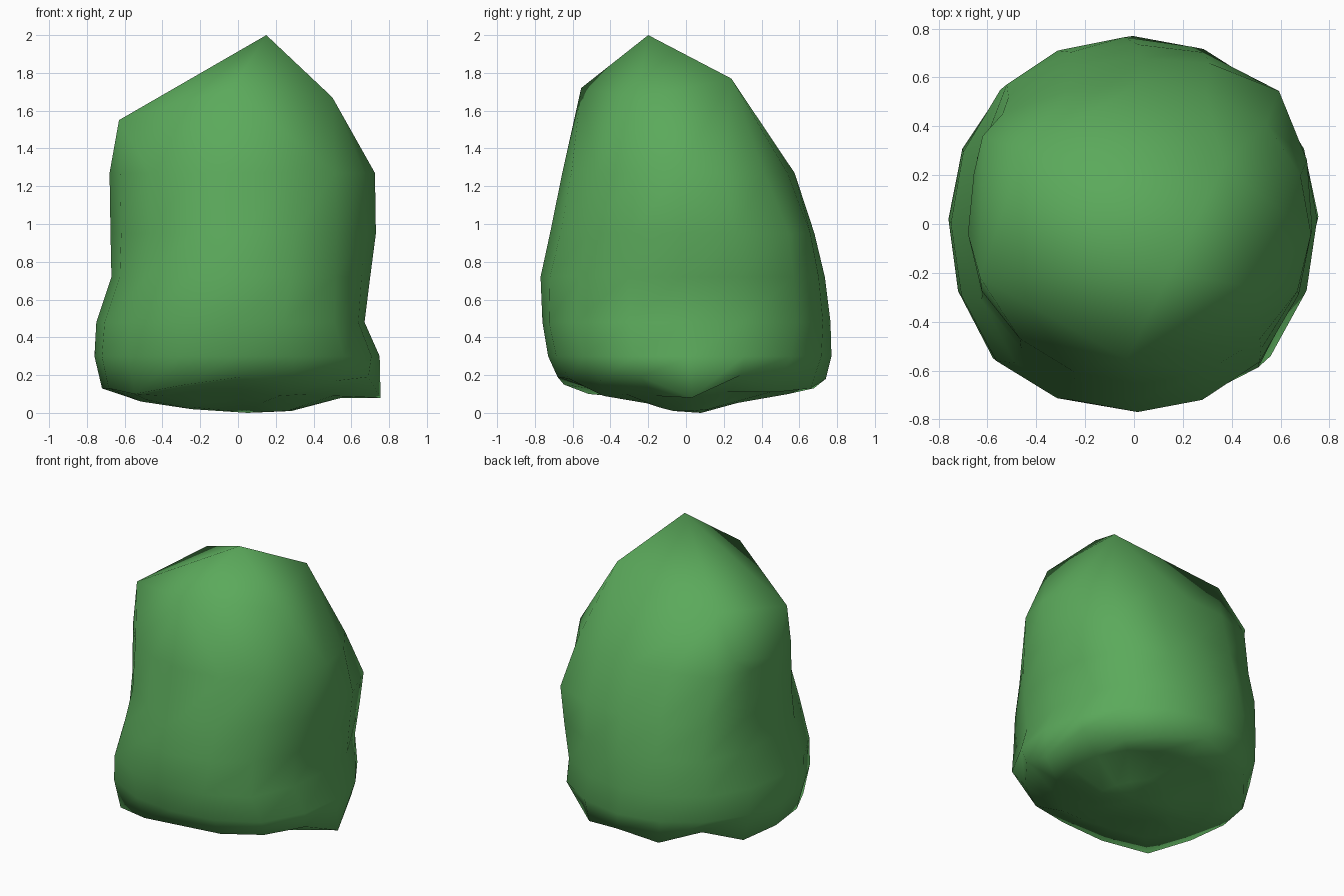
import bpy, bmesh
from math import sin, cos, pi, hypot

cube = bpy.data.objects.get("Cube")
if cube:
    bpy.data.objects.remove(cube, do_unlink=True)

SIDES = 16
DIAGONAL = (0.82, 0.57)
QUADRANTS = ((1, 1), (-1, 1), (-1, -1), (1, -1))

# Cross-sections of the foliage: height, x range, y range,
# then how far each diagonal corner reaches, starting at back left
RINGS = [
    (0.13, -0.72, 0.755, -0.68, 0.74, (.68, .70, .76, .70)),
    (0.30, -0.76, 0.75, -0.73, 0.77, (.77, .77, .80, .78)),
    (0.48, -0.75, 0.67, -0.76, 0.765, (.75, .77, .79, .76)),
    (0.72, -0.67, 0.70, -0.77, 0.735, (.78, .76, .73, .75)),
    (0.95, -0.675, 0.73, -0.72, 0.68, (.81, .73, .68, .73)),
    (1.27, -0.68, 0.725, -0.655, 0.575, (.70, .72, .67, .71)),
]
# Crown: the peak and the blunt shoulders around it
CROWN = [(0.15, -0.2, 2.0), (0.365, 0.24, 1.77), (-0.45, 0.3, 1.65), (-0.62, 0.36, 1.38),
         (-0.63, -0.22, 1.55), (-0.03, -0.555, 1.72), (0.5, -0.26, 1.67)]
# Ragged heights around the lower rim and the underside, starting at +x
RIM = [.08, .2, .11, .13, .18, .13, .2, .11, .13, .13, .1, .15, .19, .18, .17, .19]
UNDER = [.08, .11, .14, .12, .1, .12, .13, .08, .06, .07, .09, .12, .12, .09, .1, .09]
BELLY = [.01, .02, .04, .05, .06, .05, .04, .03, .02, .03, .05, .06, .06, .05, .03, .01]


def add_ring(bm, section, heights=None, scale=1.0):
    z, x0, x1, y0, y1, reach = section
    cx, cy, hx, hy = (x0 + x1) / 2, (y0 + y1) / 2, (x1 - x0) / 2, (y1 - y0) / 2
    ring = []
    for i in range(SIDES):
        a = 2 * pi * i / SIDES
        # Swell or pinch the oval so each corner meets its reach
        quadrant = i * 4 // SIDES
        dx, dy = (s * d for s, d in zip(QUADRANTS[quadrant], DIAGONAL))
        corner = (reach[quadrant] - cx * dx - cy * dy) / hypot(hx * dx, hy * dy)
        r = scale * (1 + (corner - 1) * abs(sin(2 * a)) ** 3)
        ring.append(bm.verts.new((cx + hx * r * cos(a), cy + hy * r * sin(a),
                                  heights[i] if heights else z)))
    return ring


# Foliage body: lofted sections with a ragged rim and lumpy underside
bm = bmesh.new()
rings = [add_ring(bm, RINGS[0], BELLY, 0.36),
         add_ring(bm, RINGS[0], UNDER, 0.72),
         add_ring(bm, RINGS[0], RIM)]
rings += [add_ring(bm, section) for section in RINGS[1:]]
tip = bm.verts.new((0.05, 0.08, 0.0))

# Foliage crown: a hull over the top section, left open underneath
top = rings[-1]
peaks = [bm.verts.new(point) for point in CROWN]
bmesh.ops.convex_hull(bm, input=top + peaks)
inside = [f for f in bm.faces if all(v in top for v in f.verts)]
bmesh.ops.delete(bm, geom=inside, context='FACES_ONLY')
spans = [e for e in bm.edges if not e.link_faces]
bmesh.ops.delete(bm, geom=spans, context='EDGES')

for low, high in zip(rings, rings[1:]):
    for i in range(SIDES):
        j = (i + 1) % SIDES
        bm.faces.new((low[i], low[j], high[j], high[i]))
for i in range(SIDES):
    bm.faces.new((rings[0][i], rings[0][(i + 1) % SIDES], tip))
bmesh.ops.recalc_face_normals(bm, faces=bm.faces)
for face in bm.faces:
    face.smooth = True

mesh = bpy.data.meshes.new("foliage")
bm.to_mesh(mesh)
bm.free()
foliage = bpy.data.objects.new("foliage", mesh)
bpy.context.collection.objects.link(foliage)

# Leaf colour
green = bpy.data.materials.new("leaf_green")
green.use_nodes = True
colour = (0.105, 0.40, 0.105, 1)
green.diffuse_color = colour
green.node_tree.nodes["Principled BSDF"].inputs["Base Color"].default_value = colour
mesh.materials.append(green)
